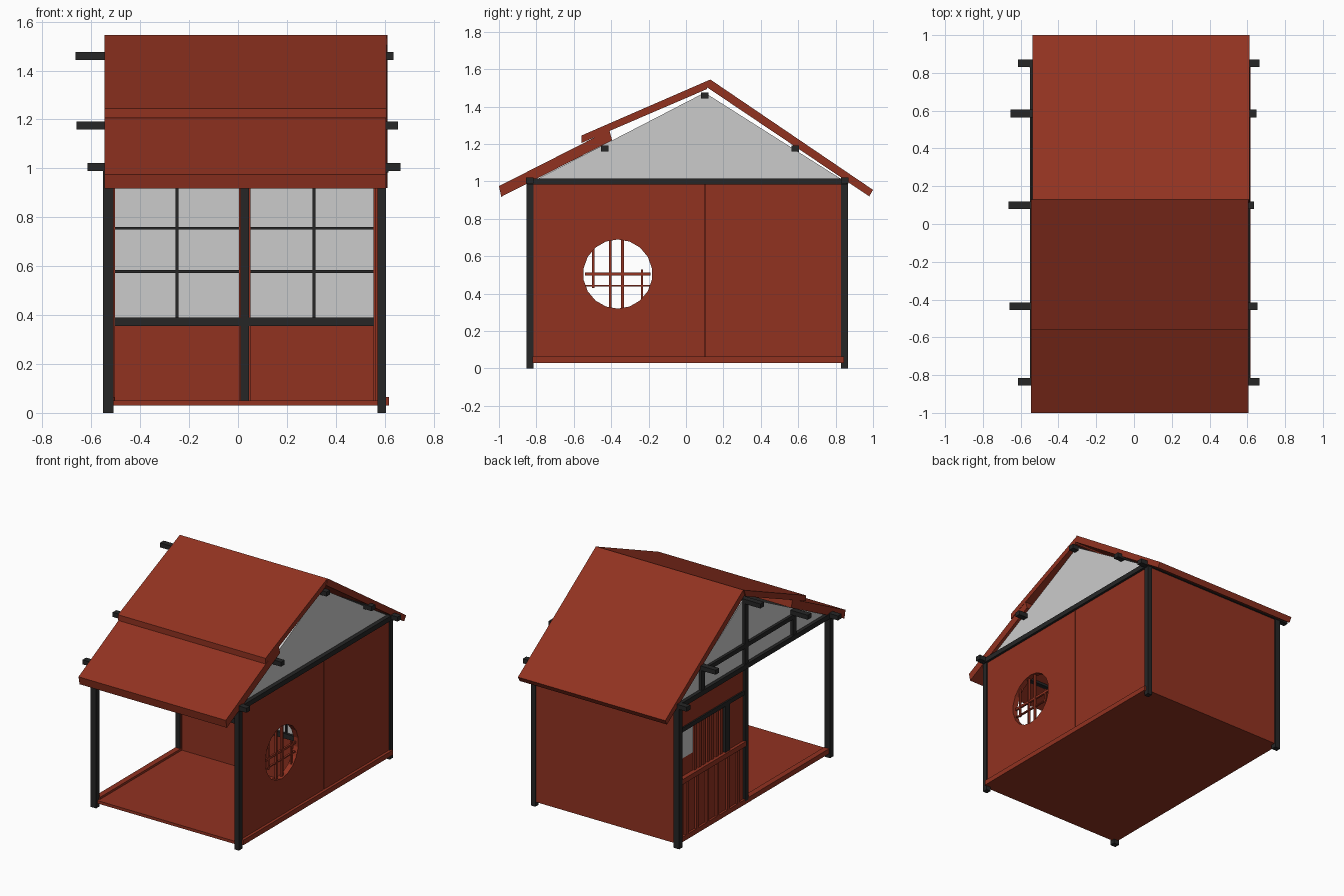
import bpy, bmesh, math


def material(name, rgb):
    m = bpy.data.materials.new(name)
    m.diffuse_color = (*rgb, 1)
    return m


RED = material("red_wood", (0.285, 0.032, 0.0147))
BLACK = material("dark_timber", (0.019, 0.019, 0.019))


def finish(name, bm, mat):
    bmesh.ops.recalc_face_normals(bm, faces=bm.faces)
    me = bpy.data.meshes.new(name)
    bm.to_mesh(me)
    bm.free()
    ob = bpy.data.objects.new(name, me)
    bpy.context.collection.objects.link(ob)
    if mat:
        me.materials.append(mat)
    return ob


def box(name, x, y, z, mat=None):
    bm = bmesh.new()
    bmesh.ops.create_cube(bm, size=1)
    for v in bm.verts:
        v.co = [(r[0] + r[1]) / 2 + c * (r[1] - r[0]) for r, c in zip((x, y, z), v.co)]
    return finish(name, bm, mat)


def side_profile(name, x, loops, mat=None):
    """Extrude (y, z) loops between two x values; later loops are holes."""
    bm = bmesh.new()
    edges = []
    for pts in loops:
        vs = [bm.verts.new((x[0], y, z)) for y, z in pts]
        edges += [bm.edges.new((a, b)) for a, b in zip(vs, vs[1:] + vs[:1])]
    bmesh.ops.triangle_fill(bm, edges=edges, use_beauty=True, normal=(1, 0, 0))
    ext = bmesh.ops.extrude_face_region(bm, geom=bm.faces[:], use_keep_orig=True)
    for v in ext["geom"]:
        if isinstance(v, bmesh.types.BMVert):
            v.co.x = x[1]
    return finish(name, bm, mat)


# Roof slabs
side_profile("roof_back", (-0.538, 0.612),
             [[(0.13, 1.545), (1.0, 0.955), (0.98, 0.92), (0.11, 1.505)]], RED)
side_profile("roof_front_upper", (-0.545, 0.607),
             [[(0.13, 1.545), (-0.56, 1.245), (-0.56, 1.205), (0.11, 1.493)]], RED)
side_profile("roof_front_lower", (-0.545, 0.605),
             [[(-0.41, 1.275), (-1.0, 0.975), (-0.988, 0.918), (-0.395, 1.22)]], RED)

# Roof purlins: y, z, left end, right end
for i, (y, z, a, b) in enumerate([(0.10, 1.46, -0.665, 0.635), (-0.435, 1.175, -0.66, 0.655),
                                  (0.585, 1.175, -0.655, 0.648), (0.85, 1.005, -0.615, 0.665),
                                  (-0.835, 1.005, -0.615, 0.665)]):
    box(f"purlin_{i}", (a, b), (y - 0.02, y + 0.02), (z - 0.016, z + 0.016), BLACK)

# Gables
GABLE = [(-0.82, 1.0), (0.85, 1.0), (0.10, 1.475)]
side_profile("gable_right", (0.565, 0.585), [GABLE])
side_profile("gable_left", (-0.525, -0.51), [GABLE])

# Corner posts
for y in (-0.835, 0.847):
    box("post_left", (-0.553, -0.51), (y - 0.019, y + 0.019), (0, 1.02), BLACK)
    box("post_right", (0.57, 0.605), (y - 0.019, y + 0.019), (0, 1.02), BLACK)

# Side top beams and left gable timber frame
box("top_beam_right", (0.57, 0.615), (-0.85, 0.86), (0.983, 1.017), BLACK)
box("top_beam_left", (-0.55, -0.51), (-0.85, 0.86), (0.983, 1.017), BLACK)
box("post_left_middle", (-0.545, -0.51), (0.08, 0.12), (0.05, 1.46), BLACK)
box("gable_tie_left", (-0.545, -0.515), (-0.44, 0.59), (1.13, 1.16), BLACK)
for y in (-0.435, 0.585):
    box("gable_strut_left", (-0.545, -0.515), (y - 0.018, y + 0.018), (1.0, 1.17), BLACK)

# Floor, skirtings and back wall
box("floor", (-0.545, 0.585), (-0.84, 0.855), (0.03, 0.05), RED)
box("skirting_right", (0.56, 0.618), (-0.82, 0.845), (0.03, 0.065), RED)
box("skirting_left", (-0.545, -0.505), (-0.82, 0.845), (0.03, 0.065), RED)
box("back_wall", (-0.52, 0.58), (0.835, 0.858), (0.03, 1.0), RED)

# Right wall, two panels, the front one with a round window
CY, CZ, R = -0.365, 0.505, 0.185
box("wall_right_back", (0.56, 0.598), (0.105, 0.83), (0.05, 0.985), RED)
box("wall_right_seam", (0.565, 0.585), (0.08, 0.12), (0.05, 0.985), RED)
ring = [(CY + R * math.cos(math.radians(10 + 20 * i)),
         CZ + R * math.sin(math.radians(10 + 20 * i))) for i in range(18)]
side_profile("wall_right_front", (0.56, 0.598),
             [[(-0.82, 0.05), (0.099, 0.05), (0.099, 0.985), (-0.82, 0.985)], ring], RED)

# Round window lattice: y, half width, z range
for y, w, z0, z1 in [(-0.495, 0.007, 0.43, 0.65), (-0.405, 0.006, 0.32, 0.69),
                     (-0.34, 0.008, 0.32, 0.69), (-0.235, 0.006, 0.36, 0.53)]:
    box("lattice_upright", (0.573, 0.587), (y - w, y + w), (z0, z1), RED)
for z, w in [(0.505, 0.008), (0.442, 0.004)]:
    box("lattice_rail", (0.571, 0.585), (CY - 0.175, CY + 0.175), (z - w, z + w), RED)

# Inner partition with paper screens
box("partition_lower", (-0.515, 0.57), (0.095, 0.115), (0.045, 0.37), RED)
box("partition_screen", (-0.515, 0.565), (0.098, 0.112), (0.37, 0.99))
box("partition_sill", (-0.505, 0.557), (0.08, 0.125), (0.355, 0.39), BLACK)
box("partition_head", (-0.505, 0.557), (0.08, 0.125), (0.965, 1.0), BLACK)
box("partition_post", (0.01, 0.046), (0.075, 0.13), (0.045, 1.0), BLACK)
for x in (-0.507, 0.008, 0.048, 0.558):
    box("screen_frame", (x - 0.004, x + 0.004), (0.085, 0.12), (0.05, 0.99), RED)
for x in (-0.25, 0.31):
    box("muntin_upright", (x - 0.006, x + 0.006), (0.09, 0.12), (0.38, 0.98), BLACK)
for z in (0.578, 0.755):
    box("muntin_rail", (-0.505, 0.557), (0.09, 0.12), (z - 0.006, z + 0.006), BLACK)

# Left wall behind the partition: panel, slatted window, rail, battens
box("left_upper_panel", (-0.53, -0.51), (0.11, 0.84), (0.82, 0.99), RED)
box("left_window_head", (-0.54, -0.51), (0.11, 0.84), (0.80, 0.83), BLACK)
box("left_lower_panel", (-0.53, -0.51), (0.11, 0.84), (0.05, 0.46), RED)
box("left_window_rail", (-0.551, -0.51), (0.11, 0.84), (0.44, 0.475), RED)
box("left_window_side", (-0.53, -0.51), (0.11, 0.28), (0.46, 0.81), RED)
box("left_window_post", (-0.54, -0.51), (0.28, 0.33), (0.46, 0.81), BLACK)
box("left_window_pane", (-0.52, -0.51), (0.66, 0.83), (0.60, 0.81))
box("left_window_panel", (-0.52, -0.51), (0.66, 0.83), (0.46, 0.60), RED)
for i in range(7):
    y = 0.36 + i * 0.048
    box("left_window_slat", (-0.53, -0.512), (y - 0.014, y + 0.014), (0.46, 0.81), RED)
for i in range(6):
    y = 0.19 + i * 0.115
    box("left_batten", (-0.545, -0.525), (y - 0.012, y + 0.012), (0.06, 0.45), RED)
